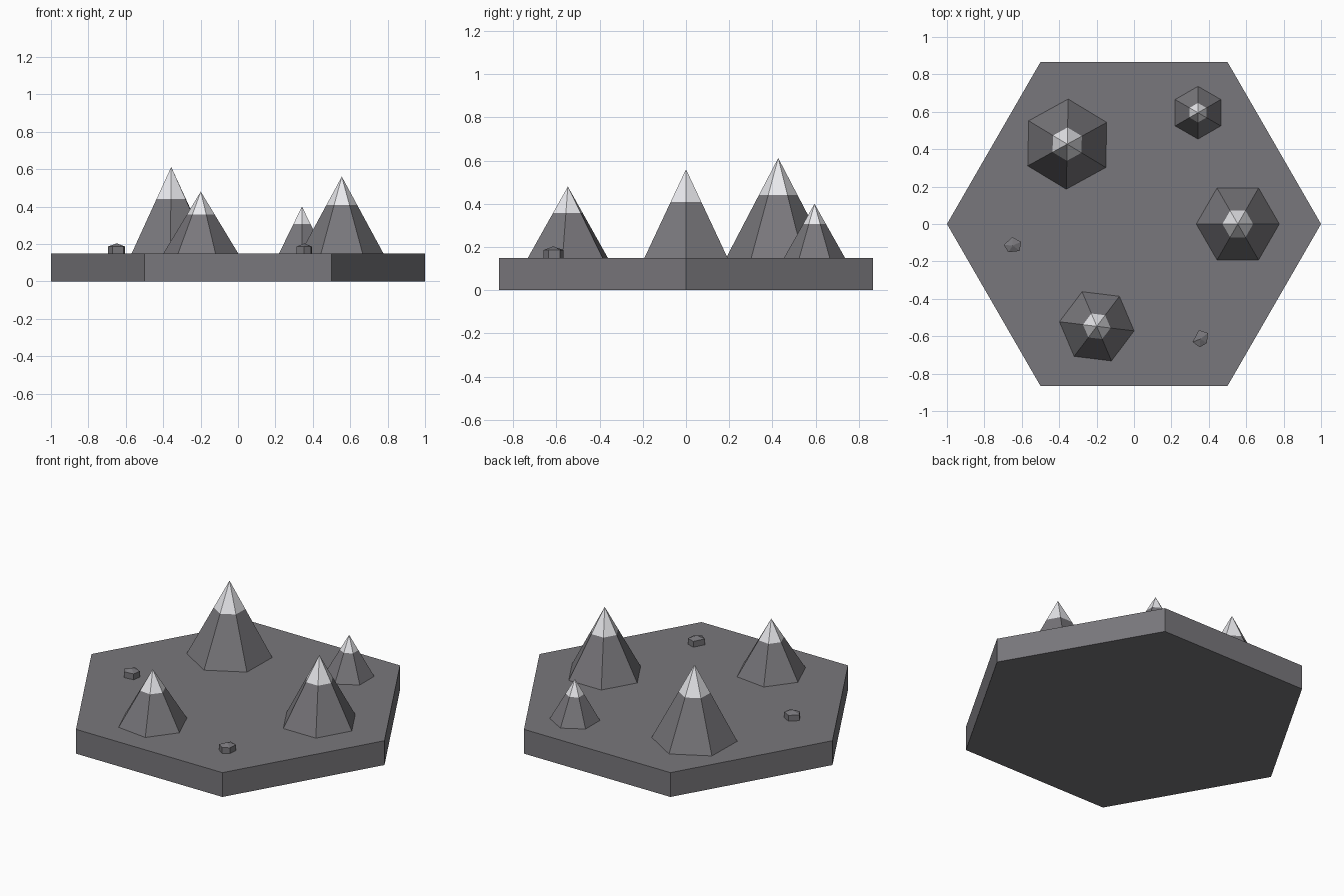
import bpy, bmesh
from math import radians, cos, sin, tau

if "Cube" in bpy.data.objects:
    bpy.data.objects.remove(bpy.data.objects["Cube"])

TOP = 0.15          # height of the tile's upper face
SNOW = 0.63         # share of each peak that is bare rock


def material(name, color):
    m = bpy.data.materials.new(name)
    m.diffuse_color = color
    m.use_nodes = True
    m.node_tree.nodes["Principled BSDF"].inputs["Base Color"].default_value = m.diffuse_color
    return m


STONE = material("stone", (0.19, 0.185, 0.2, 1))
WHITE = material("snow", (0.82, 0.82, 0.85, 1))


def ngon(sides, r, angle=0):
    """Corner offsets of a regular polygon."""
    return [(r * cos(radians(angle) + i * tau / sides),
             r * sin(radians(angle) + i * tau / sides)) for i in range(sides)]


def stack(name, center, outline, levels, mat):
    """Loft an outline through (z, scale) levels; scale 0 closes in a point."""
    bm = bmesh.new()
    cx, cy = center
    prev = None
    n = len(outline)
    for z, s in levels:
        if s == 0:
            tip = bm.verts.new((cx, cy, z))
            for i in range(n):
                bm.faces.new((prev[i], prev[(i + 1) % n], tip))
            prev = None
            break
        ring = [bm.verts.new((cx + x * s, cy + y * s, z)) for x, y in outline]
        if prev is None:
            bm.faces.new(ring[::-1])
        else:
            for i in range(n):
                j = (i + 1) % n
                bm.faces.new((prev[i], prev[j], ring[j], ring[i]))
        prev = ring
    if prev:
        bm.faces.new(prev)
    bmesh.ops.recalc_face_normals(bm, faces=bm.faces)
    me = bpy.data.meshes.new(name)
    bm.to_mesh(me)
    bm.free()
    me.materials.append(mat)
    ob = bpy.data.objects.new(name, me)
    bpy.context.collection.objects.link(ob)
    return ob


# Hexagonal ground tile
stack("ground_tile", (0, 0), ngon(6, 1), [(0, 1), (TOP, 1)], STONE)

# Six-sided peaks with snow caps: centre, radius, apex height, turn
peaks = [((0.555, 0), 0.222, 0.56, 0),
         ((-0.357, 0.427), 0.241, 0.612, 28.8),
         ((-0.199, -0.547), 0.201, 0.48, 53),
         ((0.342, 0.595), 0.141, 0.40, 30)]
for k, (c, r, apex, turn) in enumerate(peaks, 1):
    line = TOP + (apex - TOP) * SNOW
    shape = ngon(6, r, turn)
    stack(f"mountain_{k}", c, shape, [(TOP, 1), (line, 1 - SNOW)], STONE)
    stack(f"snow_cap_{k}", c, shape, [(line, 1 - SNOW), (apex, 0)], WHITE)

# Small uneven five-sided boulders with shallow pointed tops
boulders = [((-0.648, -0.115), [(-.048, .003), (-.024, -.036), (.037, -.029),
                                (.044, .02), (-.003, .045)]),
            ((0.355, -0.615), [(-.042, -.016), (-.003, -.044), (.035, -.021),
                               (.04, .032), (-.008, .048)])]
for k, (c, shape) in enumerate(boulders, 1):
    stack(f"boulder_{k}", c, shape, [(TOP, 1), (0.186, 1), (0.203, 0)], STONE)
